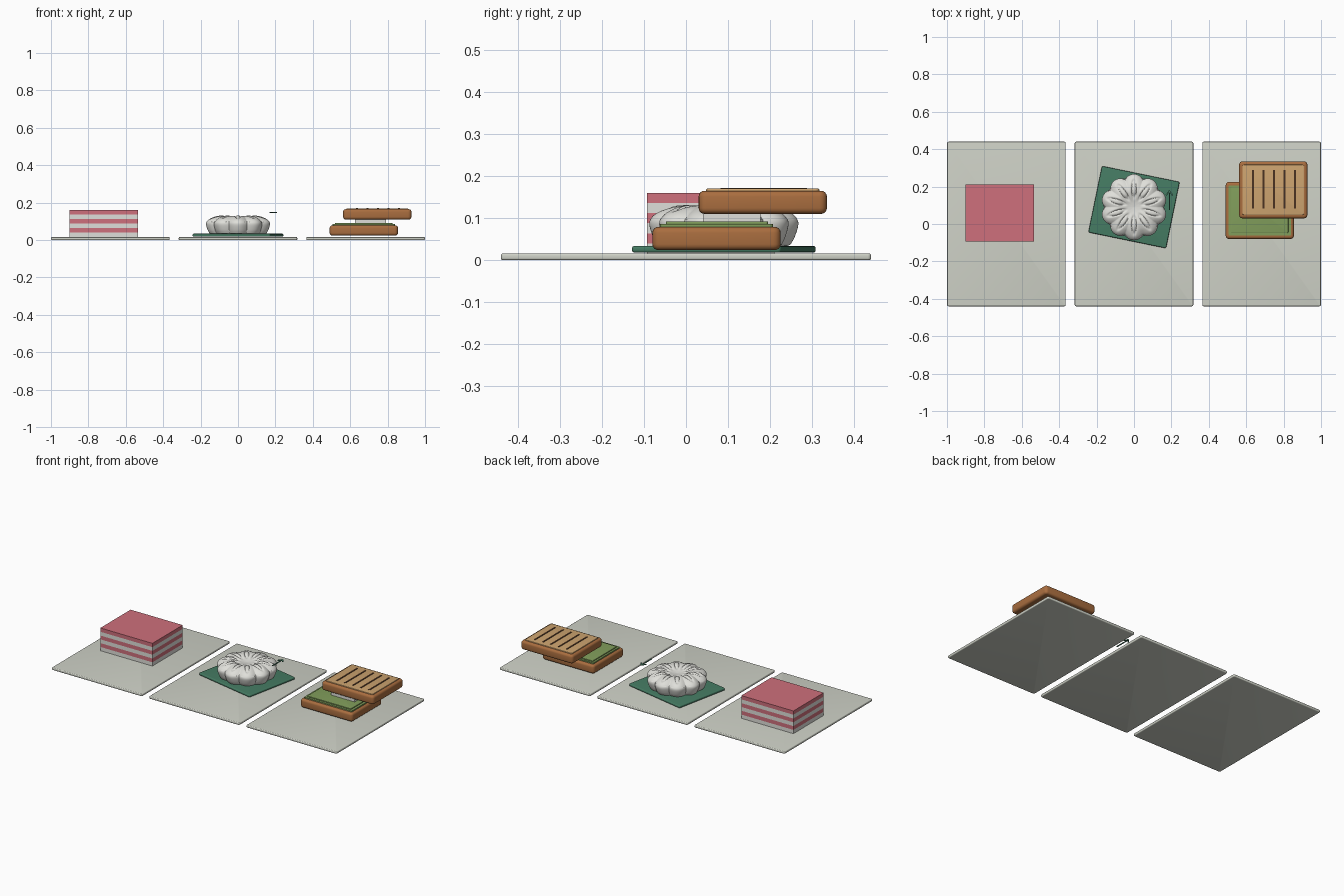
import bpy, bmesh, math
from mathutils import Matrix

if "Cube" in bpy.data.objects:
    bpy.data.objects.remove(bpy.data.objects["Cube"])


def mat(name, r, g, b):
    m = bpy.data.materials.new(name)
    m.diffuse_color = (r, g, b, 1)
    m.use_nodes = True
    m.node_tree.nodes["Principled BSDF"].inputs["Base Color"].default_value = m.diffuse_color
    return m


STONE = mat("pale_stone", .62, .64, .57)
PINK = mat("pink", .62, .16, .20)
CREAM = mat("off_white", .74, .74, .70)
DARK_GREEN = mat("dark_green", .06, .20, .125)
CRUST = mat("crust_brown", .40, .155, .05)
TAN = mat("toast_tan", .61, .37, .16)
LEAF = mat("leaf_green", .22, .34, .105)
CHAR = mat("grill_brown", .07, .032, .015)


def finish(bm, name, material):
    me = bpy.data.meshes.new(name)
    bmesh.ops.recalc_face_normals(bm, faces=bm.faces)
    bm.to_mesh(me)
    bm.free()
    me.materials.append(material)
    ob = bpy.data.objects.new(name, me)
    bpy.context.collection.objects.link(ob)
    return ob


def smooth(ob, angle=40):
    bpy.ops.object.select_all(action='DESELECT')
    ob.select_set(True)
    bpy.context.view_layer.objects.active = ob
    bpy.ops.object.shade_smooth_by_angle(angle=math.radians(angle))


def box(name, material, x, y, z, corner=0, edge=0, rot=0):
    """Box from ranges, with rounded upright corners and rounded rims."""
    size = [b - a for a, b in (x, y, z)]
    mid = [(a + b) / 2 for a, b in (x, y, z)]
    bm = bmesh.new()
    bmesh.ops.create_cube(bm, size=1)
    bmesh.ops.scale(bm, vec=size, verts=bm.verts)
    if corner:
        up = [e for e in bm.edges if abs(e.verts[0].co.z - e.verts[1].co.z) > 1e-5]
        bmesh.ops.bevel(bm, geom=up, offset=corner, segments=4, profile=.5, affect='EDGES')
    if edge:
        rim = [e for e in bm.edges if abs(e.verts[0].co.z - e.verts[1].co.z) < 1e-5]
        bmesh.ops.bevel(bm, geom=rim, offset=edge, segments=4, profile=.5, affect='EDGES')
    bmesh.ops.rotate(bm, matrix=Matrix.Rotation(rot, 3, 'Z'), verts=bm.verts)
    bmesh.ops.translate(bm, vec=mid, verts=bm.verts)
    ob = finish(bm, name, material)
    if corner or edge:
        smooth(ob)
    return ob


# Three serving plates
for i, cx in enumerate((-.682, 0, .682)):
    box(f"plate_{i + 1}", STONE, (cx - .317, cx + .317), (-.44, .44), (0, .016), .008, .005)

# Layered cake
for i in range(6):
    z = .016 + i * .024
    box(f"cake_layer_{i + 1}", PINK if i % 2 else CREAM,
        (-.90, -.535), (-.093, .21), (z, z + .024))

# Leaf mat under the bun
box("leaf_mat", DARK_GREEN, (-.212, .212), (-.091, .271), (.018, .034),
    .008, .006, math.radians(-11.6))

# Scalloped bun: lobed profile of revolution with petal grooves pressed in
PROFILE = [(0, .112), (.03, .116), (.06, .125), (.09, .131), (.12, .128), (.145, .120),
           (.163, .110), (.174, .098), (.177, .085), (.172, .065), (.163, .045),
           (.150, .034), (.10, .034), (0, .034)]
LOBES, SEG = 10, 240


def subdivide(points, n):
    out = []
    for i, (a, b) in enumerate(zip(points, points[1:])):
        p0, p3 = points[max(i - 1, 0)], points[min(i + 2, len(points) - 1)]
        for k in range(n):
            t = k / n
            out.append(tuple(.5 * (2 * a[j] + (b[j] - p0[j]) * t
                                   + (2 * p0[j] - 5 * a[j] + 4 * b[j] - p3[j]) * t * t
                                   + (3 * a[j] - p0[j] - 3 * b[j] + p3[j]) * t ** 3)
                             for j in (0, 1)))
    return out


bm = bmesh.new()
rings = subdivide(PROFILE, 5)[1:]
top = bm.verts.new((0, .09, PROFILE[0][1]))
base = bm.verts.new((0, .09, PROFILE[-1][1]))
prev = None
for i, (r, z) in enumerate(rings):
    ring = []
    for s in range(SEG):
        a = 2 * math.pi * s / SEG
        local = (a - math.pi / 2 + math.pi / LOBES) % (2 * math.pi / LOBES) - math.pi / LOBES
        crest = abs(math.cos(LOBES / 2 * (a - math.pi / 2)))
        rr = r * (1 - .10 * (1 - crest) * min(1, (r / .15) ** 2))
        zz = z
        if z > .1:
            # Almond outline centred on each lobe
            d = math.hypot((r - .098) / .043, r * local / .013)
            zz -= .006 * math.exp(-((d - 1) / .28) ** 2)
            zz -= .004 * (1 - crest) * min(1, (r / .12) ** 2)
        ring.append(bm.verts.new((rr * math.cos(a), .09 + rr * math.sin(a), zz)))
    for s in range(SEG):
        t = (s + 1) % SEG
        if prev:
            bm.faces.new((prev[s], ring[s], ring[t], prev[t]))
        else:
            bm.faces.new((top, ring[s], ring[t]))
    prev = ring
for s in range(SEG):
    bm.faces.new((base, prev[(s + 1) % SEG], prev[s]))
smooth(finish(bm, "scalloped_bun", CREAM), 50)

# Small sprig beside the bun
box("sprig_stem", DARK_GREEN, (.186, .192), (.075, .178), (.145, .149))
for side in (-1, 1):
    cx = .189 + side * .009
    box("sprig_leaf_" + ("left" if side < 0 else "right"), DARK_GREEN,
        (cx - .0035, cx + .0035), (.150, .180), (.145, .149), rot=side * math.radians(35))


# Sandwich slices
def slice_of_bread(name, x, y, z):
    box(name + "_crust", CRUST, (x, x + .365), (y, y + .305), (z, z + .055), .018, .014)
    box(name + "_crumb", TAN, (x + .017, x + .348), (y + .018, y + .287),
        (z + .045, z + .06), .010, .003)


slice_of_bread("lower_slice", .49, -.08, .024)
slice_of_bread("upper_slice", .562, .03, .110)

# Fillings
box("lettuce_sheet", LEAF, (.506, .840), (-.062, .207), (.076, .0865), .008)
box("lettuce_top", LEAF, (.518, .825), (-.048, .195), (.085, .092), .006, .002)
box("cheese_block", CREAM, (.625, .79), (.04, .177), (.092, .111))

# Grill marks
for i in range(5):
    cx = .636 + i * .056
    box(f"grill_mark_{i + 1}", CHAR, (cx - .005, cx + .005), (.082, .288), (.166, .172))
